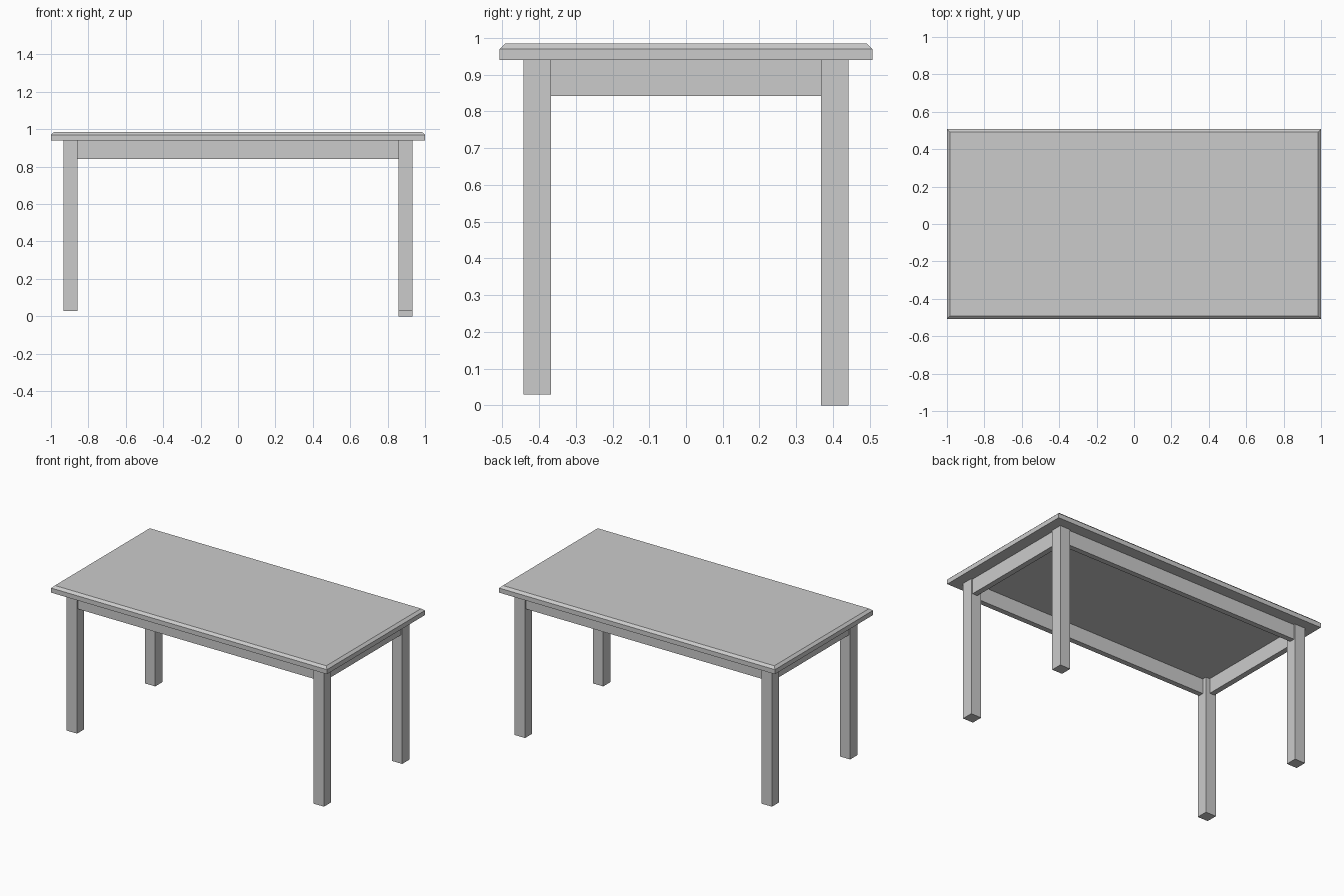
import bpy, bmesh

if "Cube" in bpy.data.objects:
    bpy.data.objects.remove(bpy.data.objects["Cube"])

TOP_W, TOP_D = 1.0, 0.507        # half sizes of the top
Z_UNDER, Z_EDGE, Z_TOP = 0.94, 0.97, 0.985
LX0, LX1 = 0.858, 0.933          # leg extents along x
LY0, LY1 = 0.368, 0.442          # leg extents along y
APRON_Z = 0.842


def loft(name, rings):
    """Stack rectangular rings (half_x, half_y, z) into a closed solid."""
    bm = bmesh.new()
    loops = [[bm.verts.new((sx * hx, sy * hy, z))
              for sx, sy in ((-1, -1), (1, -1), (1, 1), (-1, 1))]
             for hx, hy, z in rings]
    for a, b in zip(loops, loops[1:]):
        for i in range(4):
            j = (i + 1) % 4
            bm.faces.new((a[i], a[j], b[j], b[i]))
    bm.faces.new(loops[0][::-1])
    bm.faces.new(loops[-1])
    mesh = bpy.data.meshes.new(name)
    bm.to_mesh(mesh)
    bm.free()
    obj = bpy.data.objects.new(name, mesh)
    bpy.context.collection.objects.link(obj)
    return obj


def box(name, x0, x1, y0, y1, z0, z1):
    hx, hy = abs(x1 - x0) / 2, abs(y1 - y0) / 2
    obj = loft(name, [(hx, hy, z0), (hx, hy, z1)])
    obj.location = ((x0 + x1) / 2, (y0 + y1) / 2, 0)
    return obj


# Table top with chamfered upper edge
loft("table_top", [(TOP_W, TOP_D, Z_UNDER), (TOP_W, TOP_D, Z_EDGE),
                   (TOP_W - 0.016, TOP_D - 0.016, Z_TOP)])

# Legs: the back right one is slightly longer than the others
for sx, xn in ((-1, "left"), (1, "right")):
    for sy, yn in ((-1, "front"), (1, "back")):
        foot = 0.0 if (sx, sy) == (1, 1) else 0.029
        box(f"{yn}_{xn}_leg", sx * LX0, sx * LX1, sy * LY0, sy * LY1, foot, Z_UNDER)

# Aprons between the legs, set back from the outer leg faces
OUT, IN = 0.01, 0.029
for s, name in ((-1, "front"), (1, "back")):
    box(f"{name}_apron", -LX0, LX0, s * (LY0 + IN), s * (LY1 - OUT), APRON_Z, Z_UNDER)
for s, name in ((-1, "left"), (1, "right")):
    box(f"{name}_apron", s * (LX0 + IN), s * (LX1 - OUT), -LY0, LY0, APRON_Z, Z_UNDER)
